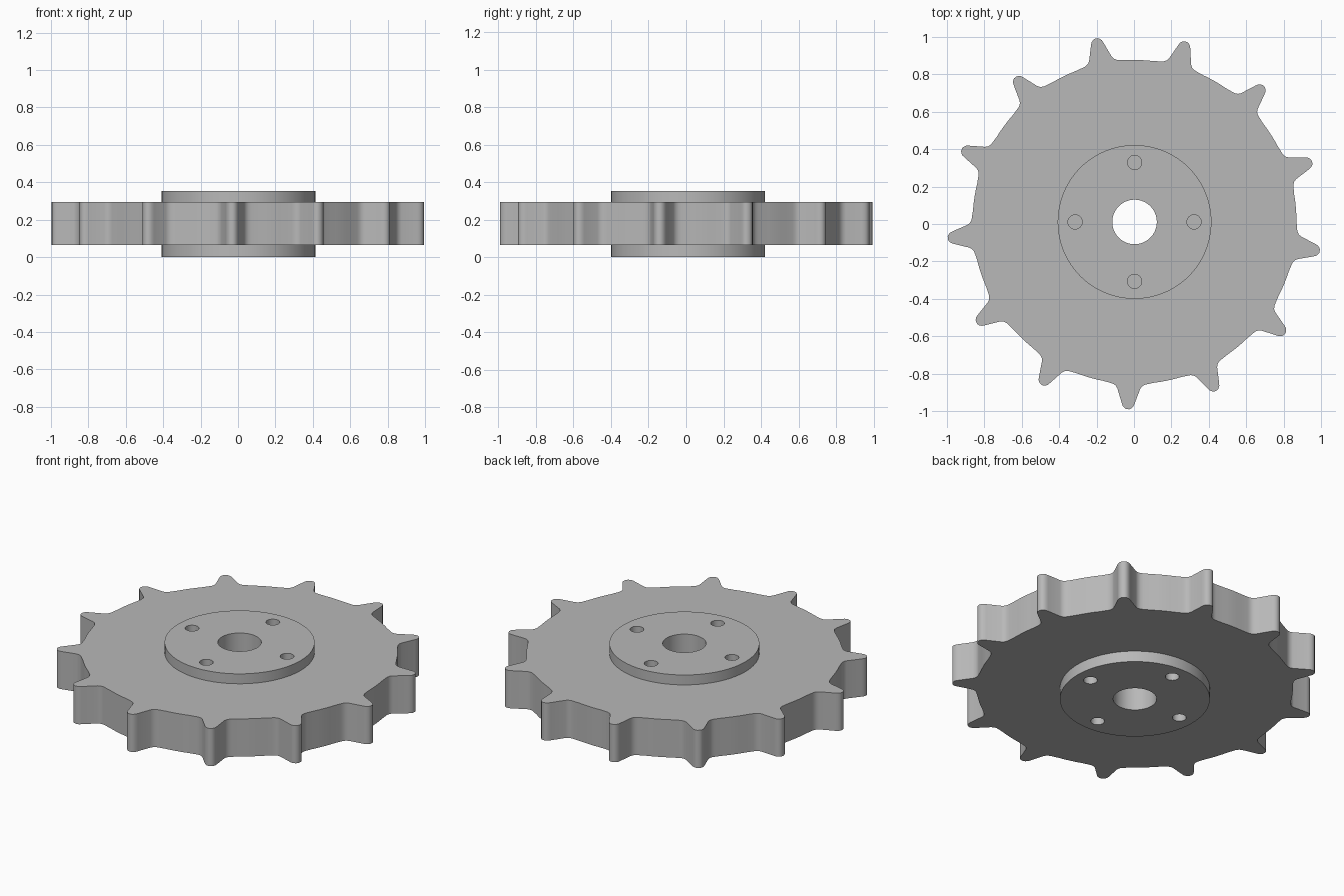
import bpy
import bmesh
from math import sin, cos, pi, radians

default = bpy.data.objects.get("Cube")
if default:
    bpy.data.objects.remove(default, do_unlink=True)

CENTRE = (0.003, 0.011)
TEETH = 13
STEP = 2 * pi / TEETH
ROOT = 0.866
BORE = 0.119

steel = bpy.data.materials.new("plain grey steel")
steel.use_nodes = True
grey = (0.48, 0.48, 0.48, 1)
steel.diffuse_color = grey
steel.node_tree.nodes["Principled BSDF"].inputs["Base Color"].default_value = grey


def circle(radius, x=0, y=0, count=96):
    return [(x + radius * cos(2 * pi * i / count), y + radius * sin(2 * pi * i / count))
            for i in range(count)]


def extruded(name, outlines, bottom, top):
    """Solid plate from an outer outline followed by hole outlines."""
    curve = bpy.data.curves.new(name, 'CURVE')
    curve.dimensions = '2D'
    curve.fill_mode = 'BOTH'
    curve.extrude = (top - bottom) / 2
    for points in outlines:
        spline = curve.splines.new('POLY')
        spline.points.add(len(points) - 1)
        for p, (x, y) in zip(spline.points, points):
            p.co = (x, y, 0, 1)
        spline.use_cyclic_u = True
    obj = bpy.data.objects.new(name, curve)
    bpy.context.collection.objects.link(obj)
    obj.location = (*CENTRE, (top + bottom) / 2)
    bpy.ops.object.select_all(action='DESELECT')
    obj.select_set(True)
    bpy.context.view_layer.objects.active = obj
    bpy.ops.object.convert(target='MESH')
    obj = bpy.context.object
    obj.name = name
    # Weld caps to walls so the solid is closed
    bm = bmesh.new()
    bm.from_mesh(obj.data)
    bmesh.ops.remove_doubles(bm, verts=bm.verts, dist=1e-5)
    bmesh.ops.recalc_face_normals(bm, faces=bm.faces)
    bm.to_mesh(obj.data)
    bm.free()
    obj.data.materials.clear()
    obj.data.materials.append(steel)
    bpy.ops.object.shade_smooth_by_angle(angle=radians(30))
    return obj


# Half a tooth: (sideways offset, distance from the axis), root fillet to rounded tip
half = [(0.100, 0.864), (0.085, 0.868), (0.070, 0.878), (0.061, 0.892),
        (0.034, 0.972), (0.028, 0.987), (0.018, 0.997), (0.008, 1.002)]
tooth = [(-s, r) for s, r in half] + [(s, r) for s, r in reversed(half)]

# Toothed rim outline, counter-clockwise, with a root arc after each tooth
outline = []
fillet = 0.100 / ROOT
for k in range(TEETH):
    a = radians(-92) + k * STEP
    outline += [(r * cos(a) - s * sin(a), r * sin(a) + s * cos(a)) for s, r in tooth]
    for i in range(1, 6):
        b = a + fillet + (STEP - 2 * fillet) * i / 6
        outline.append((ROOT * cos(b), ROOT * sin(b)))

extruded("toothed_wheel", [outline, circle(BORE)], 0.066, 0.294)

# Hub flanges above and below, each with four blind bolt holes
bolts = [circle(0.038, 0.318 * cos(k * pi / 2), 0.318 * sin(k * pi / 2), 32) for k in range(4)]
for name, low, high in (("lower_hub_flange", 0, 0.066), ("upper_hub_flange", 0.294, 0.354)):
    extruded(name, [circle(0.411), circle(BORE)] + bolts, low, high)
